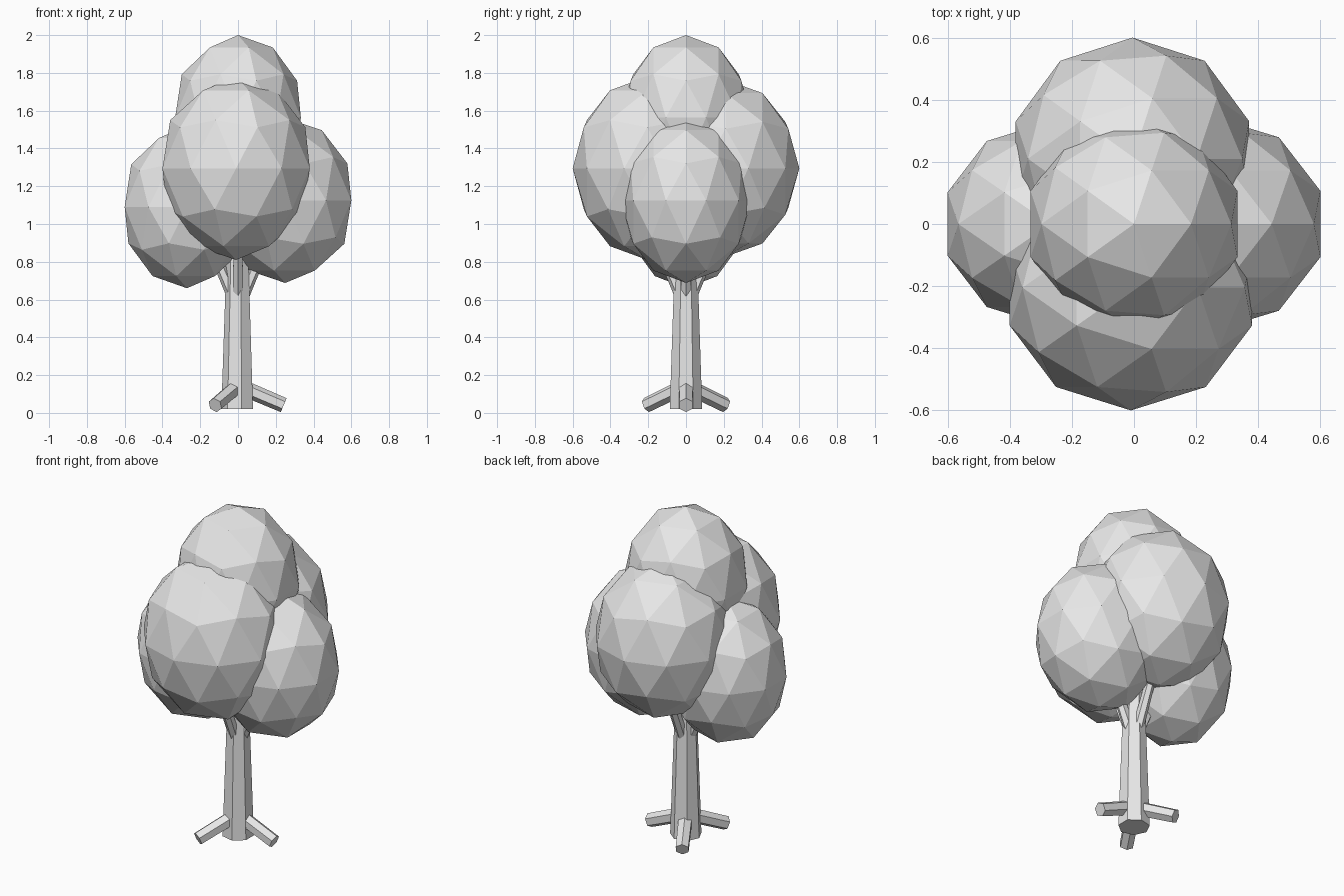
import bpy
import math
from mathutils import Vector

cube = bpy.data.objects.get("Cube")
if cube:
    bpy.data.objects.remove(cube, do_unlink=True)

# One plain grey for the whole tree
grey = bpy.data.materials.new("plain grey")
grey.use_nodes = True
grey.diffuse_color = (0.8, 0.8, 0.8, 1)
grey.node_tree.nodes["Principled BSDF"].inputs["Base Color"].default_value = (0.8, 0.8, 0.8, 1)


def finish(name):
    obj = bpy.context.object
    obj.name = name
    obj.data.materials.append(grey)
    return obj


def leaf_ball(name, centre, radii):
    bpy.ops.mesh.primitive_ico_sphere_add(subdivisions=2, radius=1, location=centre)
    finish(name).scale = radii


def limb(name, start, end, r_start, r_end, sides, spin=0):
    """Tapered prism running from start to end."""
    start, end = Vector(start), Vector(end)
    axis = end - start
    bpy.ops.mesh.primitive_cone_add(vertices=sides, radius1=r_start, radius2=r_end,
                                    depth=axis.length, location=(start + end) / 2)
    obj = finish(name)
    turn = axis.to_track_quat("Z", "Y").to_matrix().to_4x4()
    obj.rotation_euler = turn.to_euler()
    # Spin the section about the limb's own axis
    for v in obj.data.vertices:
        x, y = v.co.x, v.co.y
        v.co.x = x * math.cos(spin) - y * math.sin(spin)
        v.co.y = x * math.sin(spin) + y * math.cos(spin)


# Foliage
leaf_ball("foliage_top", (0, 0, 1.563), (0.35, 0.345, 0.437))
leaf_ball("foliage_front", (-0.01, -0.205, 1.295), (0.41, 0.395, 0.485))
leaf_ball("foliage_back", (-0.005, 0.21, 1.295), (0.395, 0.39, 0.468))
leaf_ball("foliage_left", (0.25, 0, 1.125), (0.368, 0.345, 0.437))
leaf_ball("foliage_right", (-0.27, 0, 1.09), (0.347, 0.33, 0.43))

# Trunk: seven sides with one edge on the model's right
bpy.ops.mesh.primitive_cone_add(vertices=7, radius1=0.088, radius2=0.055,
                                depth=0.98, location=(0, 0, 0.51),
                                rotation=(0, 0, math.pi / 2))
finish("trunk")

# Roots, evenly spaced
for i in range(3):
    a = i * math.tau / 3
    c, s = math.cos(a), math.sin(a)
    limb(f"root_{i + 1}", (0.02 * c, 0.02 * s, 0.135), (0.242 * c, 0.242 * s, 0.041),
         0.042, 0.04, 6)

# Branches reaching into the foliage
for i, side in enumerate(("left", "back", "right", "front")):
    a = i * math.pi / 2
    c, s = math.cos(a), math.sin(a)
    limb(f"branch_{side}", (0.02 * c, 0.02 * s, 0.6), (0.2 * c, 0.2 * s, 1.02),
         0.032, 0.025, 6)
